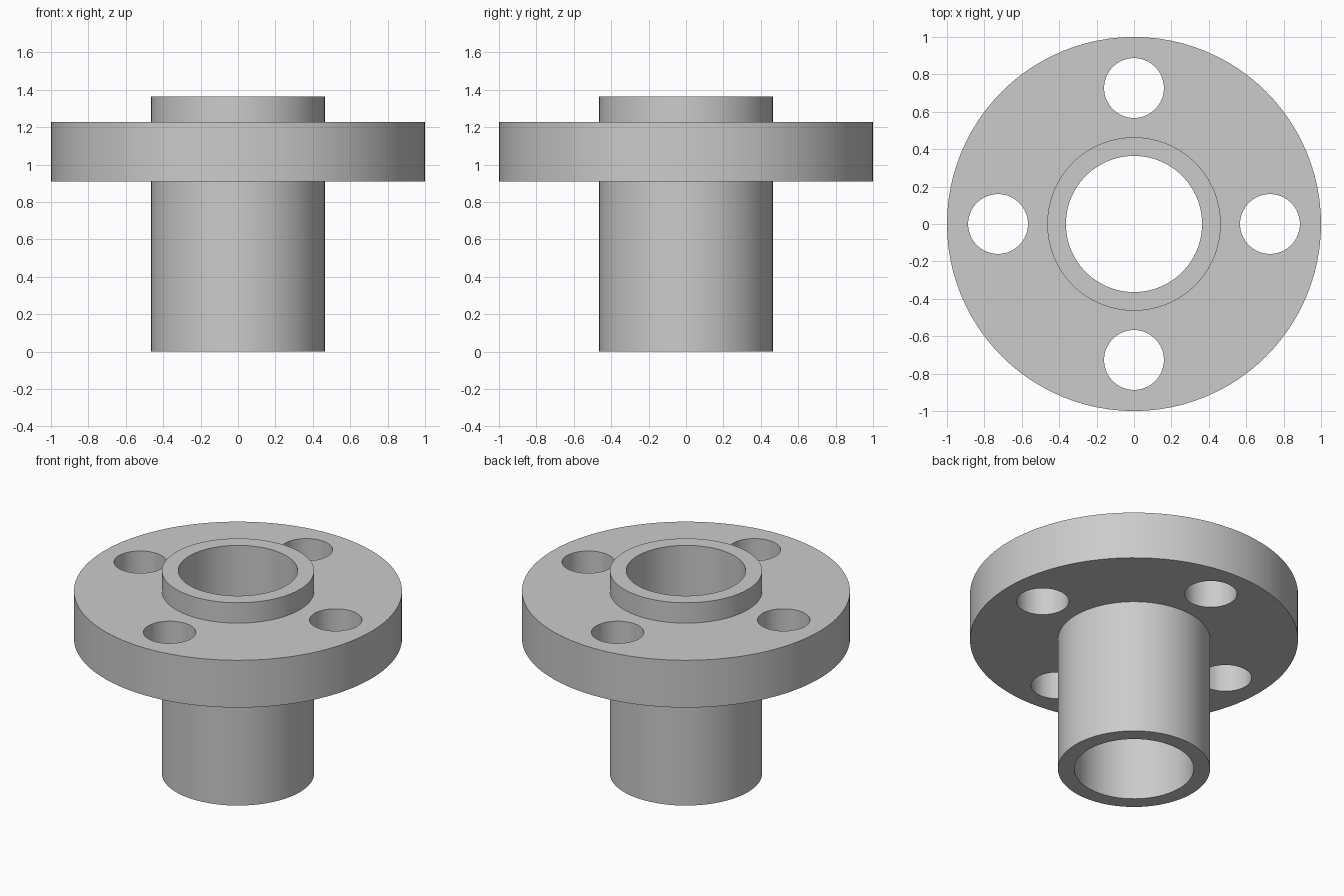
import bpy
import bmesh
import math
from mathutils import Matrix, Vector

default_cube = bpy.data.objects.get("Cube")
if default_cube:
    bpy.data.objects.remove(default_cube, do_unlink=True)

SEGMENTS = 96
BORE, TUBE, RIM = 0.364, 0.464, 1.0
FLANGE_BOTTOM, FLANGE_TOP, TOP = 0.909, 1.227, 1.364
BOLT_RADIUS, BOLT_CIRCLE, BOLT_COUNT = 0.16, 0.727, 4

# Plain grey metal
grey = bpy.data.materials.new("grey_metal")
grey.use_nodes = True
colour = (0.6, 0.6, 0.6, 1.0)
grey.diffuse_color = colour
grey.node_tree.nodes["Principled BSDF"].inputs["Base Color"].default_value = colour


def make_object(name, bm):
    bmesh.ops.recalc_face_normals(bm, faces=bm.faces)
    mesh = bpy.data.meshes.new(name)
    bm.to_mesh(mesh)
    bm.free()
    mesh.materials.append(grey)
    obj = bpy.data.objects.new(name, mesh)
    bpy.context.collection.objects.link(obj)
    return obj


# Tube and flange: one closed section turned about the z axis
section = [(BORE, 0), (TUBE, 0), (TUBE, FLANGE_BOTTOM), (RIM, FLANGE_BOTTOM),
           (RIM, FLANGE_TOP), (TUBE, FLANGE_TOP), (TUBE, TOP), (BORE, TOP)]
bm = bmesh.new()
verts = [bm.verts.new((r, 0, z)) for r, z in section]
edges = [bm.edges.new((v, verts[i - 1])) for i, v in enumerate(verts)]
bmesh.ops.spin(bm, geom=verts + edges, cent=(0, 0, 0), axis=(0, 0, 1),
               angle=math.tau, steps=SEGMENTS, use_merge=True)
bmesh.ops.remove_doubles(bm, verts=bm.verts, dist=0.0001)
flange = make_object("flanged_tube", bm)

# Bolt holes: a ring of cylinders cut through the flange
bm = bmesh.new()
middle = (FLANGE_BOTTOM + FLANGE_TOP) / 2
for i in range(BOLT_COUNT):
    turn = Matrix.Rotation(math.tau * i / BOLT_COUNT, 4, 'Z')
    place = Matrix.Translation(turn @ Vector((BOLT_CIRCLE, 0, middle)))
    bmesh.ops.create_cone(bm, cap_ends=True, segments=64, radius1=BOLT_RADIUS,
                          radius2=BOLT_RADIUS, depth=0.6, matrix=place)
cutter = make_object("bolt_hole_cutter", bm)
cutter.hide_render = True

cut = flange.modifiers.new("bolt_holes", 'BOOLEAN')
cut.operation = 'DIFFERENCE'
cut.solver = 'EXACT'
cut.object = cutter

bpy.ops.object.select_all(action='DESELECT')
flange.select_set(True)
bpy.context.view_layer.objects.active = flange
bpy.ops.object.modifier_apply(modifier=cut.name)
bpy.data.objects.remove(cutter, do_unlink=True)

# Smooth round walls with crisp rims
bpy.ops.object.shade_smooth_by_angle(angle=math.radians(30))
